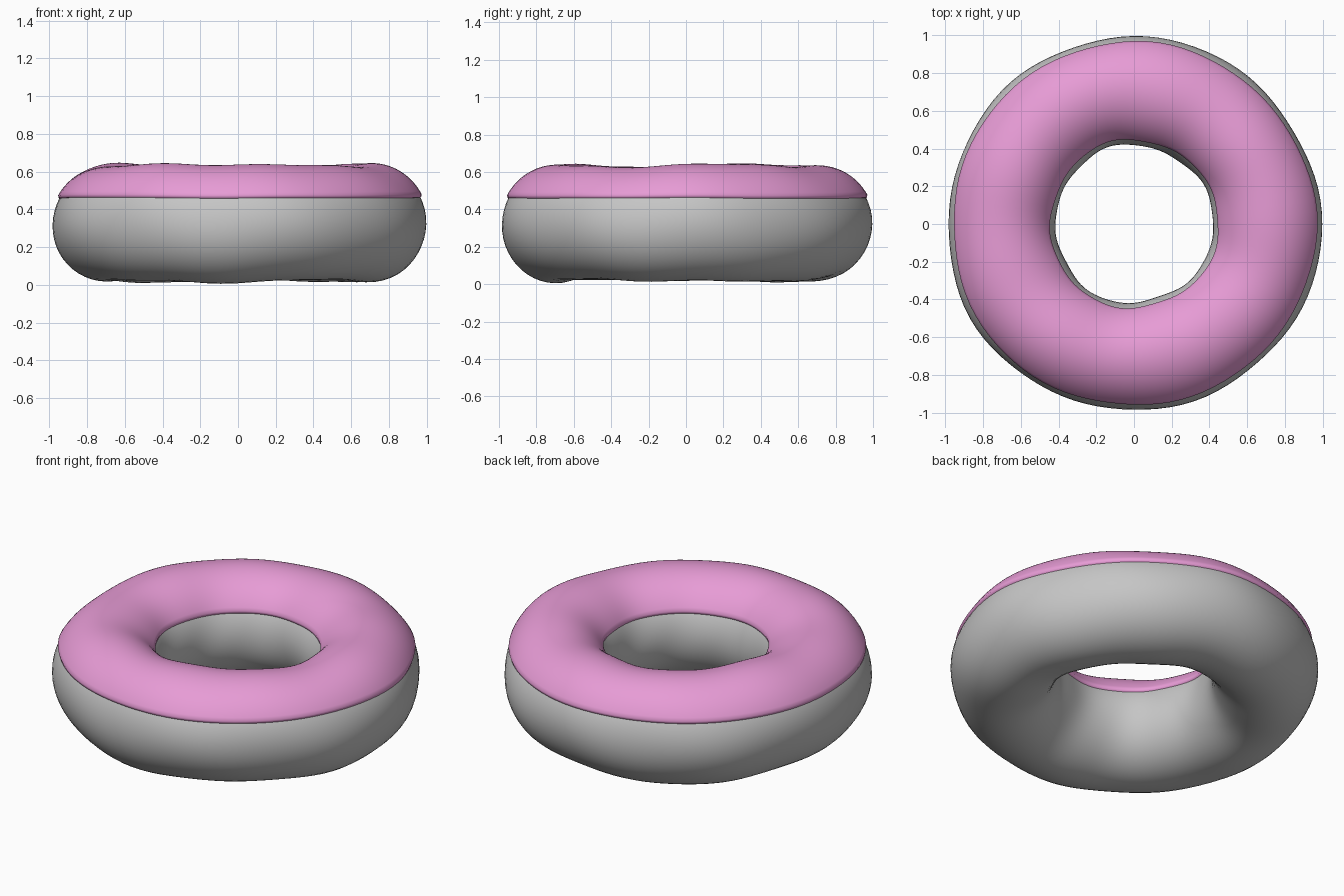
import bpy, bmesh, math

if "Cube" in bpy.data.objects:
    bpy.data.objects.remove(bpy.data.objects["Cube"])

def material(name, rgb):
    m = bpy.data.materials.new(name)
    m.diffuse_color = (*rgb, 1)
    m.use_nodes = True
    m.node_tree.nodes["Principled BSDF"].inputs["Base Color"].default_value = m.diffuse_color
    return m

CENTRE_R, CENTRE_Z = 0.704, 0.32
STEPS = 96

def wobble(a, t):
    # gentle hand-made unevenness around the ring
    return (0.006 * math.sin(3 * a + 2 * math.cos(t) + 0.6)
            + 0.005 * math.sin(5 * a - 1.5 * math.sin(t) + 2.0)
            + 0.003 * math.sin(9 * a + 2 * math.sin(t)))

def ring(name, profile, mat):
    # sweep a closed (radius offset, height offset) profile around z
    bm = bmesh.new()
    loops = []
    for i in range(STEPS):
        a = 2 * math.pi * i / STEPS
        loop = []
        for u, v in profile:
            t = math.atan2(v, u)
            w = wobble(a, t)
            r = CENTRE_R + u + w * math.cos(t)
            z = CENTRE_Z + v + w * math.sin(t) * min(1, abs(math.sin(t)))
            loop.append(bm.verts.new((r * math.cos(a), r * math.sin(a), z)))
        loops.append(loop)
    n = len(profile)
    for i in range(STEPS):
        p, q = loops[i], loops[(i + 1) % STEPS]
        for j in range(n):
            k = (j + 1) % n
            bm.faces.new((p[j], q[j], q[k], p[k]))
    bmesh.ops.recalc_face_normals(bm, faces=bm.faces)
    me = bpy.data.meshes.new(name)
    bm.to_mesh(me)
    bm.free()
    ob = bpy.data.objects.new(name, me)
    bpy.context.collection.objects.link(ob)
    me.materials.append(mat)
    for f in me.polygons:
        f.use_smooth = True
    return ob

def arc(a, b, start, end, n):
    return [(a * math.cos(start + (end - start) * i / n),
             b * math.sin(start + (end - start) * i / n)) for i in range(n + 1)]

# dough ring
ring("dough", arc(0.286, 0.301, 0, 2 * math.pi, 48)[:-1],
     material("dough grey", (0.56, 0.56, 0.56)))

# icing cap: outer skin with rounded lower rims, closed inside the dough
s = 0.52
skin = arc(0.299, 0.315, s, math.pi - s, 32)
outer_rim = [(0.225, 0.136), (0.245, 0.136), (0.256, 0.142)]
inner_rim = [(-u, v) for u, v in reversed(outer_rim)]
under = arc(0.262, 0.277, math.pi - 0.65, 0.65, 16)
ring("icing", outer_rim + skin + inner_rim + under,
     material("pink icing", (0.80, 0.33, 0.67)))
